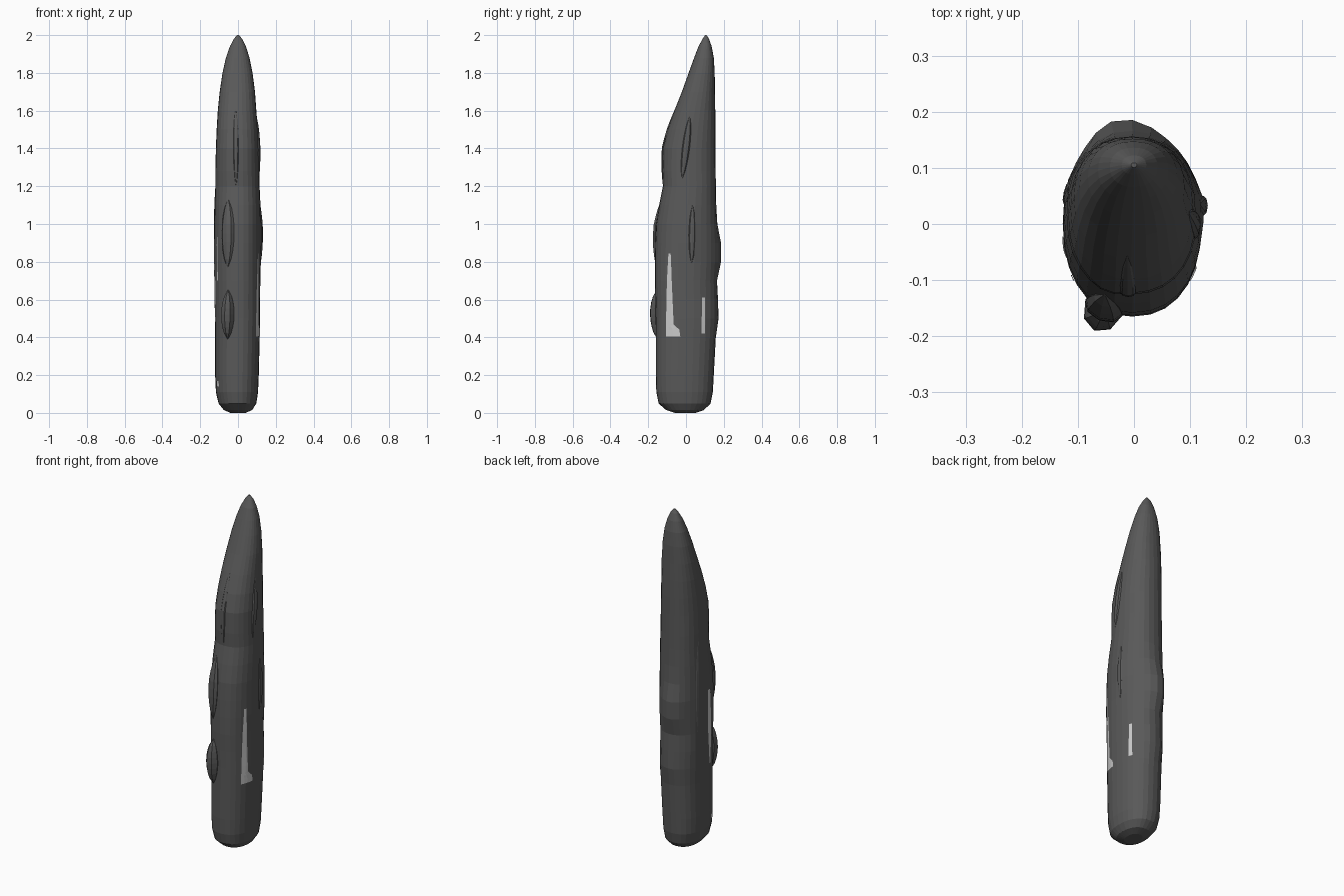
import bpy, bmesh, math
from mathutils import Vector
from mathutils.bvhtree import BVHTree

if "Cube" in bpy.data.objects:
    bpy.data.objects.remove(bpy.data.objects["Cube"])


def material(name, v):
    m = bpy.data.materials.new(name)
    m.diffuse_color = (v, v, v, 1)
    m.use_nodes = True
    m.node_tree.nodes["Principled BSDF"].inputs["Base Color"].default_value = m.diffuse_color
    return m


DARK = material("dark_grey", 0.10)
LIGHT = material("light_grey", 0.6)


def finish(bm, name, mat):
    bmesh.ops.recalc_face_normals(bm, faces=bm.faces)
    me = bpy.data.meshes.new(name)
    bm.to_mesh(me)
    me.materials.append(mat)
    ob = bpy.data.objects.new(name, me)
    bpy.context.collection.objects.link(ob)
    return ob


# Body profile: z, left x, right x, front y, back y
PROFILE = [
    (0.0, -.04, .04, -.06, .05), (.015, -.075, .075, -.105, .095),
    (.05, -.103, .097, -.145, .13), (.11, -.117, .106, -.157, .142),
    (.2, -.121, .11, -.16, .147), (.4, -.121, .115, -.16, .157),
    (.5, -.122, .117, -.16, .16), (.6, -.123, .117, -.162, .16),
    (.7, -.124, .118, -.165, .16), (.8, -.126, .12, -.165, .165),
    (.9, -.127, .12, -.163, .165), (1.0, -.126, .12, -.158, .162),
    (1.1, -.124, .118, -.142, .16), (1.2, -.12, .114, -.122, .158),
    (1.28, -.12, .112, -.125, .157), (1.4, -.117, .11, -.122, .156),
    (1.5, -.113, .105, -.098, .156), (1.6, -.107, .097, -.062, .155),
    (1.7, -.097, .09, -.022, .153), (1.8, -.082, .077, .014, .152),
    (1.88, -.064, .061, .043, .147), (1.94, -.043, .042, .066, .136),
    (1.98, -.022, .022, .088, .122), (2.0, -.005, .005, .101, .109)]
# Soft swellings: angle centre (deg), z, angle spread, z spread, height
SWELLS = [(98, .85, 24, .11, .028), (90, .54, 30, .08, .016),
          (10, .95, 12, .13, .008), (150, .6, 20, .15, .006),
          (250, 1.36, 16, .11, .006)]
SIDES = 28

bm = bmesh.new()
rings = []
for z, xl, xr, yf, yb in PROFILE:
    ring = []
    for i in range(SIDES):
        t = 2 * math.pi * i / SIDES
        c, s = math.cos(t), math.sin(t)
        e = 2 / 2.25
        x = (xl + xr) / 2 + (xr - xl) / 2 * math.copysign(abs(c) ** e, c)
        y = (yf + yb) / 2 + (yb - yf) / 2 * math.copysign(abs(s) ** e, s)
        for a, zc, sa, sz, h in SWELLS:
            d = (math.degrees(t) - a + 180) % 360 - 180
            g = h * math.exp(-(d / sa) ** 2 - ((z - zc) / sz) ** 2)
            x, y = x + c * g, y + s * g
        ring.append(bm.verts.new((x, y, z)))
    rings.append(ring)
for a, b in zip(rings, rings[1:]):
    for i in range(SIDES):
        j = (i + 1) % SIDES
        bm.faces.new((a[i], a[j], b[j], b[i]))
bm.faces.new(rings[0][::-1])
bm.faces.new(rings[-1])
body = finish(bm, "body", DARK)
tree = BVHTree.FromBMesh(bm)
bm.free()


def hit(axis, side, u, z):
    """Point on the body seen from a side: axis 0 looks along x, 1 along y."""
    o = Vector((side, u, z)) if axis == 0 else Vector((u, side, z))
    d = Vector((-side, 0, 0)) if axis == 0 else Vector((0, -side, 0))
    p, n, _, _ = tree.ray_cast(o, d)
    return p, (n if n.dot(d) < 0 else -n)


# Raised pieces: low domes with tapered ends, following a line on the body
def raised(name, axis, side, path, width, height):
    b = bmesh.new()
    prev = None
    N, count = 8, 8
    for k in range(count + 1):
        t = k / count
        f = t * (len(path) - 1)
        i = min(int(f), len(path) - 2)
        u = path[i][0] + (path[i + 1][0] - path[i][0]) * (f - i)
        z = path[i][1] + (path[i + 1][1] - path[i][1]) * (f - i)
        w = max(.06, math.sin(math.pi * t) ** .6)
        p, n = hit(axis, side, u, z)
        n.z = 0
        n.normalize()
        tang = Vector((0, 0, 1)).cross(n)
        ring = []
        for q in range(N):
            a = 2 * math.pi * q / N
            off = tang * (width * w * math.cos(a)) + n * (height * w * math.sin(a))
            ring.append(b.verts.new(p + off))
        if prev:
            for q in range(N):
                r = (q + 1) % N
                b.faces.new((prev[q], prev[r], ring[r], ring[q]))
        else:
            b.faces.new(ring)
        prev = ring
    b.faces.new(prev)
    finish(b, name, DARK)
    b.free()


raised("lower_button", 1, -1, [(-.055, .39), (-.052, .65)], .036, .045)
raised("upper_button", 1, -1, [(-.055, .77), (-.052, 1.13)], .036, .023)
raised("front_ridge", 1, -1, [(-.01, 1.2), (-.012, 1.61)], .014, .006)
raised("right_lower_ridge", 0, 1, [(.03, .79), (.035, 1.1)], .018, .008)
raised("right_upper_ridge", 0, 1, [(-.02, 1.24), (.02, 1.57)], .02, .010)
raised("left_ridge", 0, -1, [(.06, .7), (.05, 1.25)], .02, .004)


# Light panels wrapped onto the body
def panel(name, axis, side, outline):
    b = bmesh.new()
    rows = []
    for (z0, a0, c0), (z1, a1, c1) in zip(outline, outline[1:]):
        for k in range(6):
            t = k / 6
            rows.append((z0 + (z1 - z0) * t, a0 + (a1 - a0) * t, c0 + (c1 - c0) * t))
    rows.append(outline[-1])
    prev = None
    for z, u0, u1 in rows:
        row = []
        for k in range(5):
            p, n = hit(axis, side, u0 + (u1 - u0) * k / 4, z)
            row.append(b.verts.new(p + n * .0025))
        if prev:
            for k in range(4):
                b.faces.new((prev[k], prev[k + 1], row[k + 1], row[k]))
        prev = row
    ob = finish(b, name, LIGHT)
    b.free()
    return ob


panel("right_front_panel", 0, 1, [(.405, -.105, -.03), (.44, -.105, -.035),
      (.47, -.105, -.065), (.7, -.1, -.075), (.845, -.092, -.08)])
panel("right_back_panel", 0, 1, [(.42, .08, .1), (.61, .085, .1)])
panel("left_panel", 0, -1, [(.48, -.06, -.045), (.7, -.06, -.025), (.92, -.045, -.02)])
panel("left_front_panel", 0, -1, [(.7, -.1, -.09), (.93, -.1, -.09)])
panel("left_low_panel", 0, -1, [(.14, -.1, -.07), (.17, -.1, -.07)])
